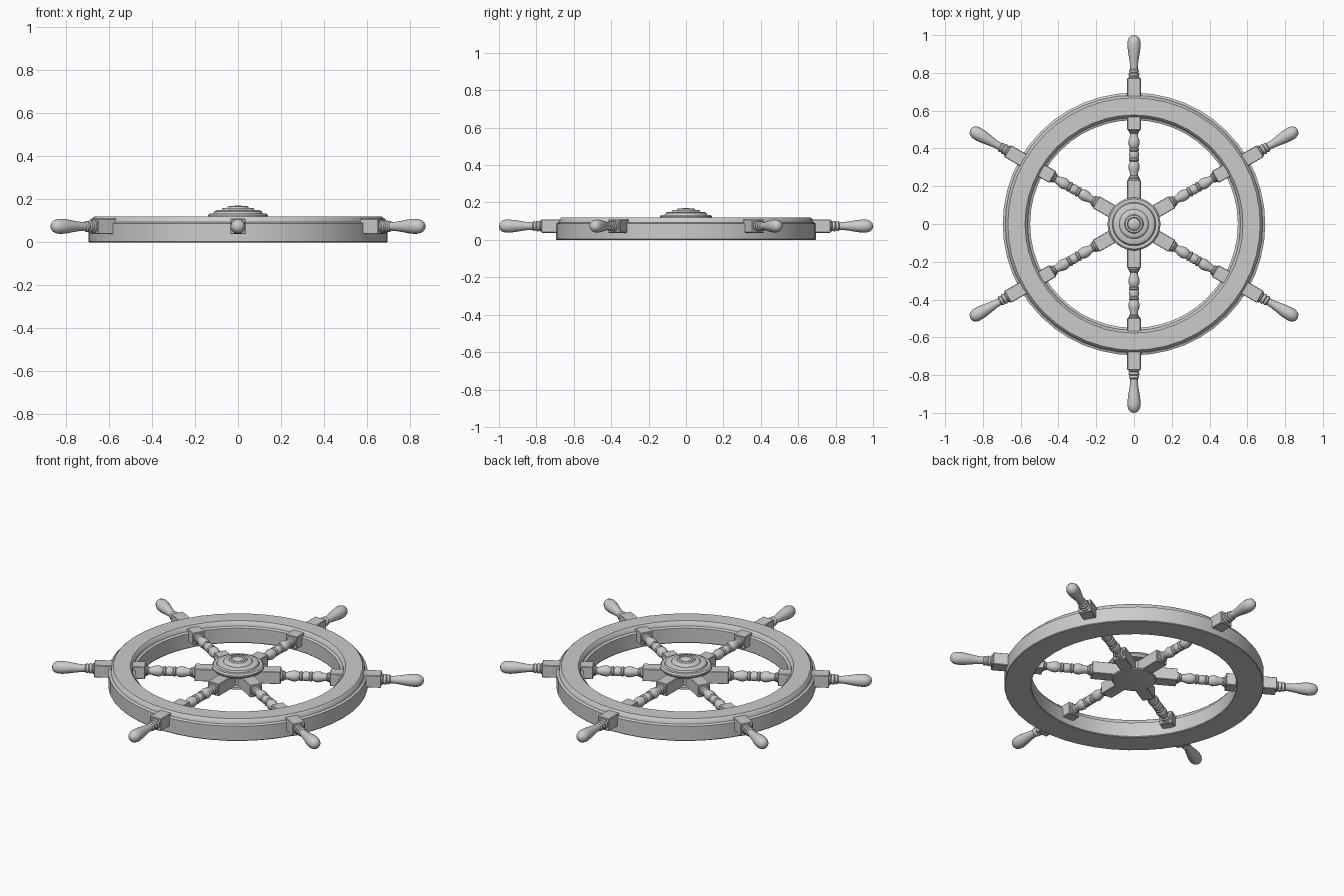
import bpy, bmesh
from math import pi, radians
from mathutils import Matrix, Vector

if "Cube" in bpy.data.objects:
    bpy.data.objects.remove(bpy.data.objects["Cube"])

AXIS_Z = 0.074


def finish(bm, name, angle=35):
    bmesh.ops.remove_doubles(bm, verts=bm.verts, dist=1e-5)
    bmesh.ops.recalc_face_normals(bm, faces=bm.faces)
    mesh = bpy.data.meshes.new(name)
    bm.to_mesh(mesh)
    bm.free()
    ob = bpy.data.objects.new(name, mesh)
    bpy.context.collection.objects.link(ob)
    bpy.ops.object.select_all(action='DESELECT')
    ob.select_set(True)
    bpy.context.view_layer.objects.active = ob
    bpy.ops.object.shade_smooth_by_angle(angle=radians(angle))
    return ob


def lathe(name, profile, segs, closed=False):
    """Spin (radius, z) points around the z axis."""
    bm = bmesh.new()
    vs = [bm.verts.new((r, 0, z)) for r, z in profile]
    es = [bm.edges.new(p) for p in zip(vs, vs[1:])]
    if closed:
        es.append(bm.edges.new((vs[-1], vs[0])))
    bmesh.ops.spin(bm, geom=vs + es, cent=(0, 0, 0), axis=(0, 0, 1),
                   angle=2 * pi, steps=segs, use_duplicate=False)
    return finish(bm, name)


def block(name, y0, y1, half):
    """Square section of a spoke lying along +y."""
    bm = bmesh.new()
    bmesh.ops.create_cube(bm, size=1)
    bmesh.ops.scale(bm, verts=bm.verts, vec=(2 * half, y1 - y0, 2 * half))
    bmesh.ops.translate(bm, verts=bm.verts, vec=(0, (y0 + y1) / 2, AXIS_Z))
    bmesh.ops.bevel(bm, geom=bm.edges[:], offset=0.003, segments=1, affect='EDGES')
    return finish(bm, name, 30)


# Rim with a small moulded step on its upper edges
lathe("rim", [(0.692, 0), (0.695, 0.004), (0.695, 0.088), (0.682, 0.094),
              (0.678, 0.11), (0.668, 0.12), (0.577, 0.12), (0.567, 0.11),
              (0.563, 0.094), (0.55, 0.088), (0.55, 0.004), (0.553, 0)], 48, True)

# Hub: stepped cap, core and back plate
lathe("hub_cap", [(0, 0.105), (0.13, 0.105), (0.14, 0.118), (0.14, 0.126),
                  (0.132, 0.134), (0.115, 0.134), (0.110, 0.144), (0.100, 0.149),
                  (0.078, 0.149), (0.074, 0.156), (0.066, 0.160), (0.050, 0.160),
                  (0.046, 0.167), (0.036, 0.169), (0.032, 0.162), (0.026, 0.167),
                  (0.012, 0.171), (0, 0.171)], 40)
lathe("hub_core", [(0, 0.04), (0.085, 0.04), (0.085, 0.11), (0, 0.11)], 32)
lathe("hub_back", [(0, 0.027), (0.08, 0.029), (0.115, 0.034), (0.12, 0.04),
                   (0.115, 0.046), (0, 0.046)], 40)

# Turned spindle between the square blocks, mirrored about its middle
half_spindle = [(0, 0.225), (0.031, 0.228), (0.031, 0.240), (0.026, 0.244),
                (0.026, 0.250), (0.020, 0.256), (0.021, 0.268), (0.028, 0.290),
                (0.030, 0.305), (0.027, 0.320), (0.021, 0.331), (0.027, 0.336),
                (0.027, 0.344), (0.022, 0.349), (0.026, 0.358)]
spindle = half_spindle + [(r, 0.734 - z) for r, z in reversed(half_spindle)]

# Turned handle
handle = [(0, 0.765), (0.030, 0.768), (0.030, 0.778), (0.024, 0.783),
          (0.028, 0.789), (0.028, 0.797), (0.022, 0.802), (0.026, 0.808),
          (0.026, 0.815), (0.020, 0.821), (0.021, 0.845), (0.026, 0.880),
          (0.032, 0.915), (0.035, 0.945), (0.034, 0.967), (0.028, 0.985),
          (0.017, 0.996), (0, 1.0)]

to_y = Matrix.Translation((0, 0, AXIS_Z)) @ Matrix.Rotation(-pi / 2, 4, 'X')
parts = [block("spoke_inner_block", 0.0, 0.232, 0.036),
         block("spoke_rim_block", 0.497, 0.772, 0.036)]
for name, prof in (("spoke_spindle", spindle), ("spoke_handle", handle)):
    ob = lathe(name, prof, 20)
    ob.data.transform(to_y)
    parts.append(ob)

# Six spokes around the hub
for part in parts:
    for i in range(1, 6):
        dup = part.copy()
        dup.name = f"{part.name}_{i + 1}"
        dup.rotation_euler.z = i * pi / 3
        bpy.context.collection.objects.link(dup)
